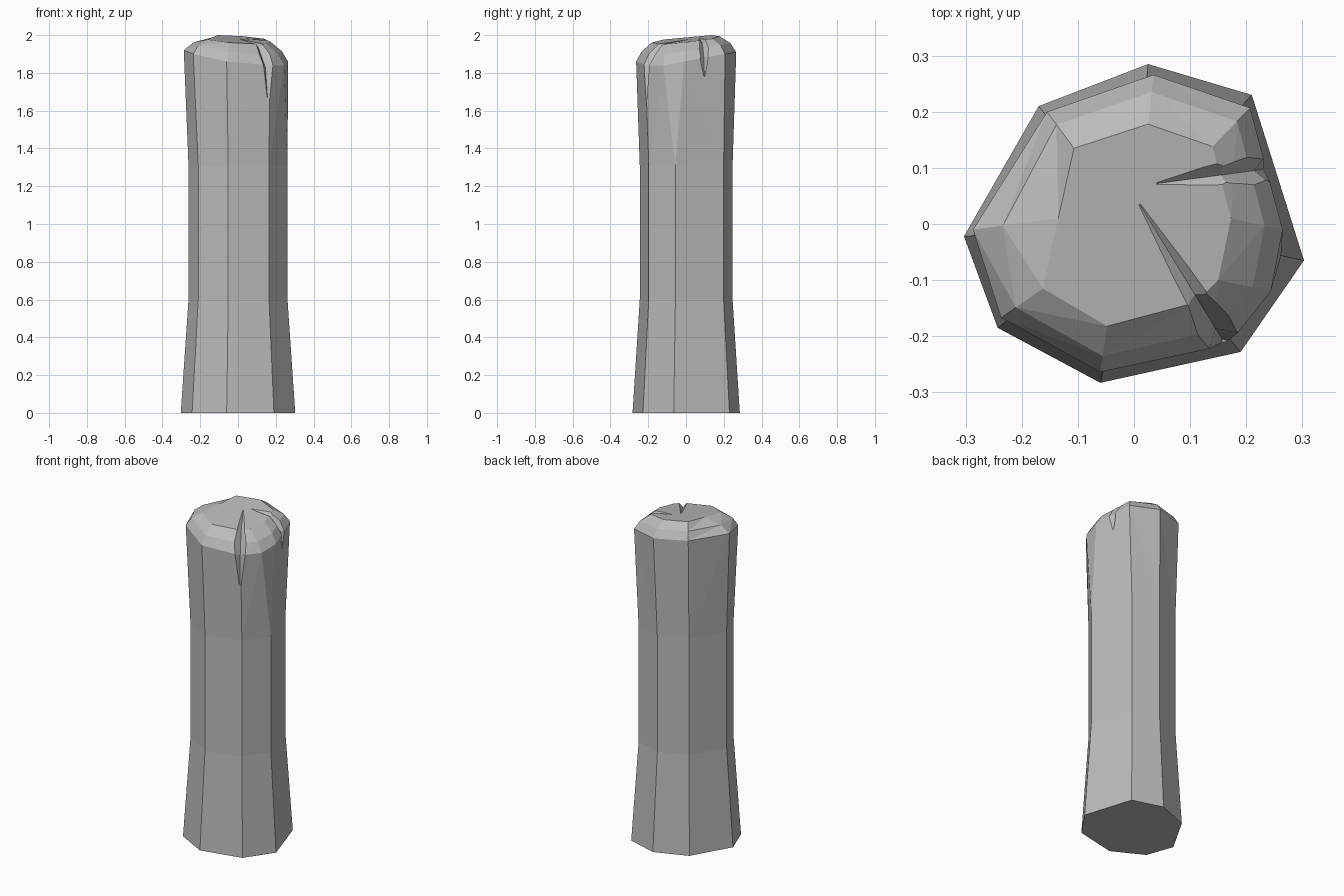
import bpy, bmesh
from mathutils import Vector

cube = bpy.data.objects.get("Cube")
if cube:
    bpy.data.objects.remove(cube, do_unlink=True)

stone = bpy.data.materials.new("grey_stone")
stone.use_nodes = True
stone.diffuse_color = (0.5, 0.5, 0.5, 1)
bsdf = next(n for n in stone.node_tree.nodes if n.type == 'BSDF_PRINCIPLED')
bsdf.inputs["Base Color"].default_value = (0.5, 0.5, 0.5, 1)


def loft(name, rings):
    """Closed flat-shaded solid through a stack of equal-length rings."""
    bm = bmesh.new()
    rows = [[bm.verts.new(p) for p in ring] for ring in rings]
    n = len(rows[0])
    for low, high in zip(rows, rows[1:]):
        for i in range(n):
            j = (i + 1) % n
            bm.faces.new((low[i], low[j], high[j], high[i]))
    bm.faces.new(rows[0][::-1])
    bm.faces.new(rows[-1])
    bmesh.ops.remove_doubles(bm, verts=bm.verts, dist=0.0001)
    bmesh.ops.recalc_face_normals(bm, faces=bm.faces)
    bmesh.ops.triangulate(bm, faces=[f for f in bm.faces if len(f.verts) == 4])
    mesh = bpy.data.meshes.new(name)
    bm.to_mesh(mesh)
    bm.free()
    mesh.materials.append(stone)
    obj = bpy.data.objects.new(name, mesh)
    bpy.context.collection.objects.link(obj)
    return obj


# Outlines run counter-clockwise from the back; the +x corner splits in two at the top
base = [(0.025, 0.285), (-0.17, 0.21), (-0.303, -0.022), (-0.243, -0.185),
        (-0.06, -0.283), (0.19, -0.228), (0.303, -0.065), (0.303, -0.065), (0.21, 0.23)]
shoulder = [(0.035, 0.266, 1.91), (-0.155, 0.2, 1.92), (-0.287, -0.01, 1.92),
            (-0.237, -0.167, 1.9), (-0.06, -0.264, 1.86), (0.168, -0.215, 1.84),
            (0.244, -0.12, 1.84), (0.265, -0.01, 1.86), (0.207, 0.207, 1.9)]
crown = [(0.025, 0.178), (-0.107, 0.135), (-0.135, 0.01), (-0.162, -0.115),
         (-0.048, -0.182), (0.11, -0.14), (0.15, -0.1), (0.173, 0.01), (0.14, 0.138)]


def tilted(x, y):
    return Vector((x, y, 1.9766 - 0.08 * x + 0.11 * y))


def waist(z):
    return [(x * 0.865, y * 0.865, z) for x, y in base]


top = [tilted(*p) for p in crown]
bevel = [Vector(s).lerp(t, 0.35) + Vector((0, 0, 0.018)) for s, t in zip(shoulder, top)]
pillar = loft("stone_pillar", [[(x, y, 0) for x, y in base],
                               waist(0.6), waist(1.31), shoulder, bevel, top])


def cut_crack(start, end, stations):
    """Carve a V groove; a station is reach, height, half width, depth, outward tilt."""
    start = Vector((*start, 0))
    along = (Vector((*end, 0)) - start).normalized()
    side = along.cross(Vector((0, 0, 1)))
    rings = []
    for reach, z, half, depth, tilt in stations:
        out = (along * tilt + Vector((0, 0, 1 - tilt))).normalized()
        p = start + along * reach + Vector((0, 0, z))
        rise = 0.06
        spread = side * half * (1 + rise / depth)
        rings.append([p - out * depth, p + out * rise + spread, p + out * rise - spread])
    cutter = loft("crack_cutter", rings)
    cutter.hide_render = True
    mod = pillar.modifiers.new("crack", 'BOOLEAN')
    mod.operation = 'DIFFERENCE'
    mod.solver = 'EXACT'
    mod.object = cutter
    bpy.context.view_layer.objects.active = pillar
    bpy.ops.object.modifier_apply(modifier=mod.name)
    bpy.data.objects.remove(cutter, do_unlink=True)


# Front corner crack and side crack
cut_crack((0.01, 0.035), (0.16, -0.21),
          [(0, 1.98, 0.002, 0.002, 0), (0.2, 1.955, 0.023, 0.025, 0.35),
           (0.29, 1.845, 0.034, 0.035, 0.65), (0.284, 1.66, 0.002, 0.002, 1)])
cut_crack((0.04, 0.072), (0.235, 0.098),
          [(0, 1.982, 0.002, 0.002, 0), (0.125, 1.973, 0.02, 0.022, 0.3),
           (0.2, 1.89, 0.025, 0.028, 0.65), (0.193, 1.78, 0.002, 0.002, 1)])
